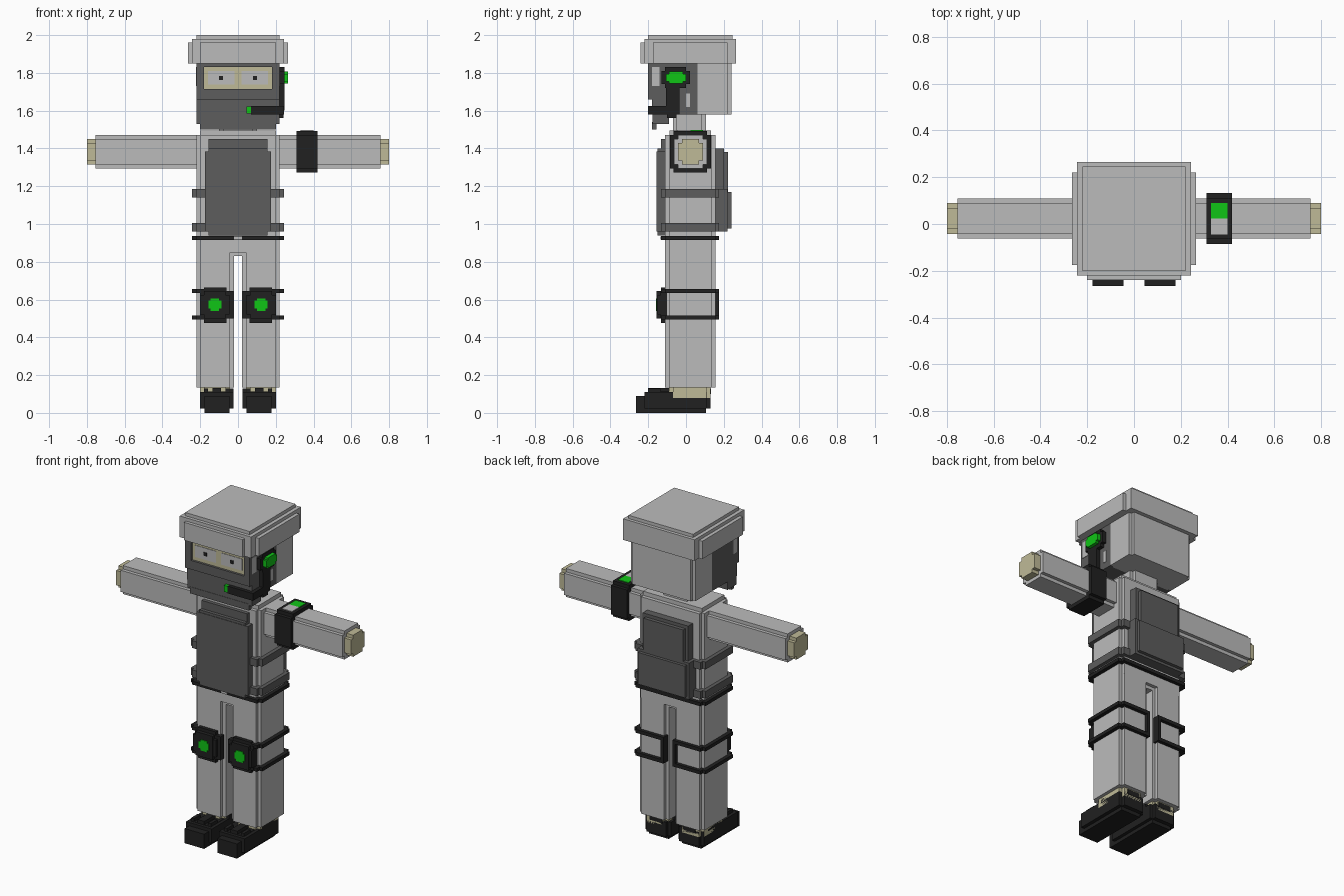
import bpy, bmesh

if "Cube" in bpy.data.objects:
    bpy.data.objects.remove(bpy.data.objects["Cube"], do_unlink=True)


def material(name, rgb):
    m = bpy.data.materials.new(name)
    m.use_nodes = True
    m.diffuse_color = (*rgb, 1)
    m.node_tree.nodes["Principled BSDF"].inputs["Base Color"].default_value = (*rgb, 1)
    return m


LIGHT = material("light grey", (0.50, 0.50, 0.50))
DARK = material("dark grey", (0.11, 0.11, 0.11))
BLACK = material("black", (0.015, 0.015, 0.015))
SKIN = material("pale beige", (0.52, 0.49, 0.31))
GREEN = material("bright green", (0.005, 0.56, 0.008))


def part(name, mat, boxes, mirror=False):
    """One object from boxes given as (x0, x1, y0, y1, z0, z1)."""
    bm = bmesh.new()
    for b in boxes:
        verts = bmesh.ops.create_cube(bm, size=1)["verts"]
        for v in verts:
            for i in range(3):
                v.co[i] = b[2 * i] if v.co[i] < 0 else b[2 * i + 1]
    me = bpy.data.meshes.new(name)
    bm.to_mesh(me)
    bm.free()
    me.materials.append(mat)
    ob = bpy.data.objects.new(name, me)
    bpy.context.collection.objects.link(ob)
    if mirror:
        mod = ob.modifiers.new("mirror", "MIRROR")
        mod.use_axis[0] = True
    return ob


def stepped(b, axis, s=0.021):
    """A bar along an axis whose four long edges are notched by a step s."""
    out = []
    for i in range(3):
        if i != axis:
            c = list(b)
            c[2 * i] += s
            c[2 * i + 1] -= s
            out.append(c)
    return out


def ring(b, axis, t):
    """A hollow rectangular frame with walls t thick, open along an axis."""
    out = []
    for i in range(3):
        if i != axis:
            for side in (0, 1):
                c = list(b)
                if side:
                    c[2 * i] = b[2 * i + 1] - t
                else:
                    c[2 * i + 1] = b[2 * i] + t
                for j in range(3):
                    if j not in (axis, i):
                        c[2 * j] += 0.021
                        c[2 * j + 1] -= 0.021
                out.append(c)
    return out


# Hat
part("hat", LIGHT, [
    (-0.22, 0.22, -0.20, 0.245, 1.85, 2.0),
    (-0.243, 0.243, -0.22, 0.265, 1.85, 1.98),
    (-0.265, 0.265, -0.175, 0.22, 1.85, 1.96),
    (-0.20, 0.20, -0.24, 0.25, 1.85, 1.96)])

# Head and neck
part("head_back", LIGHT, [
    (-0.22, 0.22, 0.06, 0.22, 1.58, 1.86),
    (-0.20, 0.20, 0.05, 0.24, 1.58, 1.86)])
part("neck", LIGHT, stepped((-0.10, 0.10, -0.07, 0.105, 1.48, 1.60), 2))

# Mask with an open eye slot
part("mask", DARK, [
    (-0.22, 0.22, -0.18, 0.06, 1.58, 1.85),
    (-0.22, 0.22, -0.178, -0.09, 1.53, 1.58),
    (-0.20, 0.20, -0.18, -0.155, 1.50, 1.54),
    (-0.22, 0.22, -0.20, -0.18, 1.66, 1.715),
    (-0.22, 0.22, -0.20, -0.18, 1.83, 1.85),
    (-0.22, -0.18, -0.20, -0.18, 1.715, 1.83),
    (0.18, 0.22, -0.20, -0.18, 1.715, 1.83)])
part("eye_skin", SKIN, [(-0.18, 0.18, -0.186, -0.179, 1.715, 1.83)])
part("eyes", LIGHT, [(0.018, 0.16, -0.189, -0.185, 1.738, 1.81)], True)
part("pupils", BLACK, [(0.08, 0.10, -0.192, -0.188, 1.763, 1.784)], True)
part("mask_side_gaps", LIGHT, [(0.218, 0.223, -0.18, -0.14, 1.73, 1.83)], True)
part("mask_ear_gap", LIGHT, [(0.218, 0.223, 0.0, 0.022, 1.62, 1.69)])

# Earpiece and microphone on the left
part("earpiece", BLACK, [
    (0.215, 0.245, -0.13, 0.02, 1.74, 1.81),
    (0.215, 0.245, -0.11, 0.0, 1.72, 1.83),
    (0.215, 0.245, -0.105, -0.035, 1.60, 1.73)])
part("earpiece_light", GREEN, [
    (0.24, 0.266, -0.105, 0.0, 1.755, 1.795),
    (0.24, 0.266, -0.09, -0.015, 1.743, 1.807)])
part("microphone_arm", BLACK, [
    (0.215, 0.243, -0.20, -0.035, 1.58, 1.625),
    (0.07, 0.243, -0.202, -0.17, 1.58, 1.625),
    (0.215, 0.24, -0.10, -0.05, 1.56, 1.59)])
part("microphone_tip", GREEN, [(0.045, 0.07, -0.202, -0.175, 1.584, 1.623)])

# Torso
part("torso", LIGHT,
     stepped((-0.22, 0.22, -0.11, 0.155, 0.93, 1.47), 2)
     + [(-0.20, 0.20, -0.088, 0.132, 1.45, 1.495)])

# Armour plates and side straps
part("chest_plate", DARK, [
    (-0.175, 0.175, -0.155, -0.10, 0.96, 1.385),
    (-0.155, 0.155, -0.152, -0.10, 0.938, 1.40),
    (-0.155, 0.155, -0.132, -0.10, 1.38, 1.45)])
part("back_plate", DARK, [(-0.155, 0.155, 0.15, 0.20, 1.15, 1.40),
                          (-0.135, 0.135, 0.15, 0.222, 1.15, 1.38)])
part("back_pack", DARK, [
    (-0.175, 0.175, 0.15, 0.22, 0.96, 1.185),
    (-0.16, 0.16, 0.15, 0.24, 0.975, 1.17)])
for label, z in (("upper", 1.14), ("lower", 0.96)):
    part(label + "_torso_strap", DARK,
         stepped((-0.243, 0.243, -0.132, 0.176, z, z + 0.045), 2))
part("belt", BLACK, stepped((-0.243, 0.243, -0.132, 0.176, 0.915, 0.936), 2))
part("belt_buckle", LIGHT, [(-0.021, 0.021, -0.136, -0.13, 0.917, 0.934)])

# Arms and hands
part("arms", LIGHT, stepped((0.19, 0.755, -0.063, 0.11, 1.295, 1.47), 0), True)
part("hands", SKIN, stepped((0.74, 0.80, -0.043, 0.09, 1.316, 1.449), 0), True)

# Arm band with a small screen on top
part("arm_band", BLACK, ring((0.31, 0.42, -0.086, 0.132, 1.273, 1.493), 0, 0.024))
part("arm_band_corners", BLACK, [
    (0.31, 0.42, y, y + 0.021, z, z + 0.021)
    for y in (-0.064, 0.09) for z in (1.295, 1.45)])
part("screen_pale", LIGHT, [(0.33, 0.40, -0.045, 0.024, 1.49, 1.497)])
part("screen_green", GREEN, [(0.33, 0.40, 0.024, 0.09, 1.49, 1.497)])

# Hips and legs
part("hips", LIGHT, [
    (-0.22, 0.22, -0.09, 0.134, 0.83, 0.93),
    (-0.20, 0.20, -0.11, 0.155, 0.85, 0.93)])
part("legs", LIGHT, stepped((0.021, 0.22, -0.11, 0.155, 0.135, 0.88), 2), True)

# Knee straps, pads and lights
for label, z in (("upper", 0.635), ("lower", 0.495)):
    part(label + "_knee_straps", BLACK, [
        (0.20, 0.243, -0.11, 0.155, z, z + 0.021),
        (0.042, 0.222, 0.13, 0.176, z, z + 0.021),
        (0.18, 0.222, -0.132, -0.09, z, z + 0.021)], True)
part("knee_strap_bars", BLACK, [(0.03, 0.05, 0.13, 0.176, 0.495, 0.656)], True)
part("knee_pads", BLACK, [
    (0.025, 0.20, -0.134, -0.10, 0.50, 0.645),
    (0.06, 0.18, -0.132, -0.10, 0.475, 0.665),
    (0.045, 0.20, -0.152, -0.13, 0.52, 0.625),
    (0.065, 0.18, -0.155, -0.13, 0.50, 0.645)], True)
part("knee_lights", GREEN, [
    (0.088, 0.157, -0.160, -0.15, 0.552, 0.594),
    (0.10, 0.145, -0.160, -0.15, 0.54, 0.606)], True)

# Ankles and shoes
part("ankles", SKIN, stepped((0.042, 0.20, -0.09, 0.13, 0.08, 0.136), 2), True)
part("shoes", BLACK, [
    (0.025, 0.20, -0.22, 0.11, 0.022, 0.11),
    (0.045, 0.178, -0.265, 0.13, 0.022, 0.09),
    (0.045, 0.178, -0.265, 0.105, 0.0, 0.03),
    (0.045, 0.178, -0.20, 0.13, 0.08, 0.112),
    (0.09, 0.135, -0.20, -0.09, 0.10, 0.132),
    (0.045, 0.065, -0.20, -0.135, 0.10, 0.13),
    (0.16, 0.18, -0.20, -0.135, 0.10, 0.13),
    (0.18, 0.20, -0.05, 0.07, 0.10, 0.13),
    (0.025, 0.045, -0.05, 0.07, 0.10, 0.13),
    (0.07, 0.155, 0.11, 0.132, 0.10, 0.13)], True)
